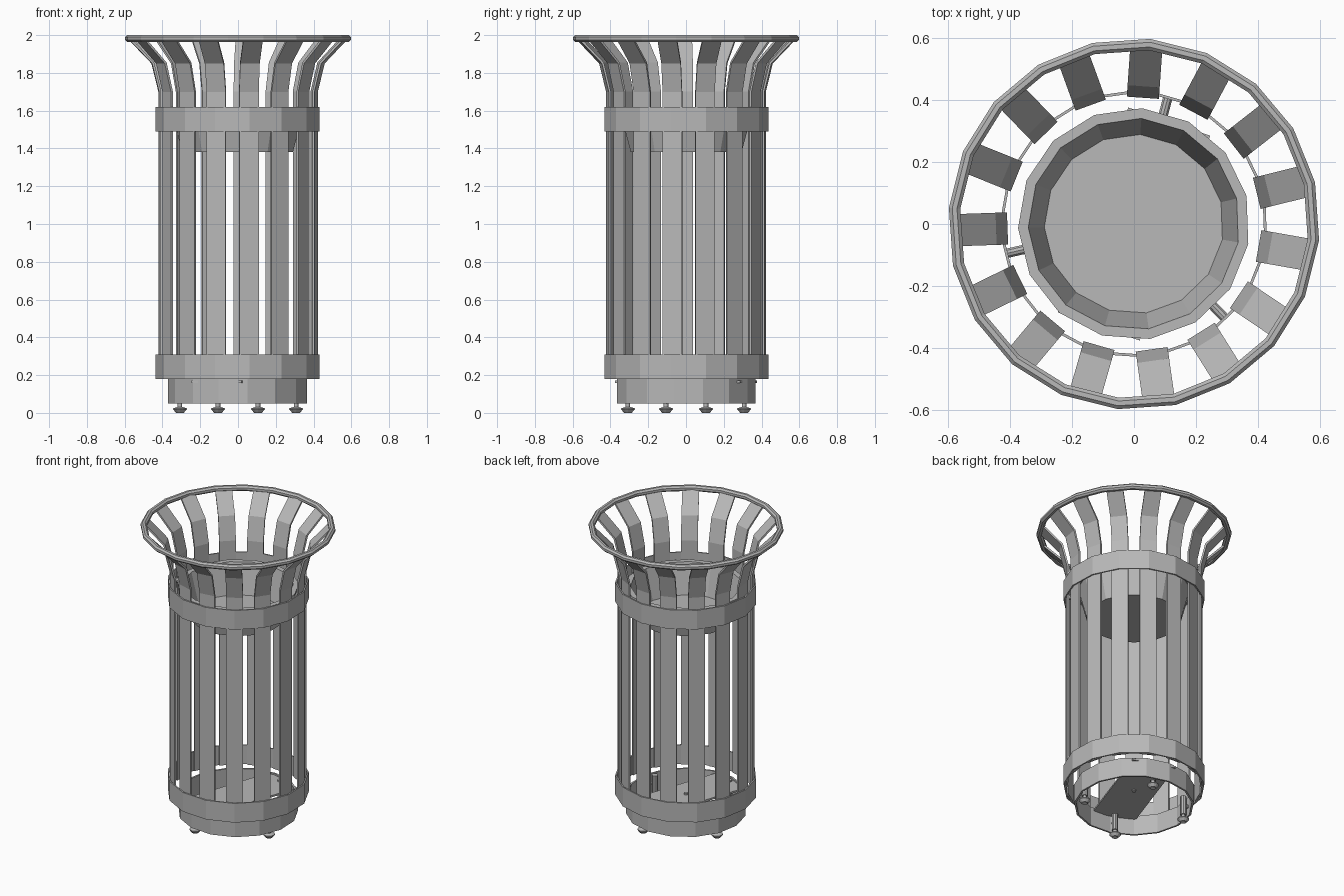
import bpy, bmesh
from math import radians, cos, sin, pi
from mathutils import Matrix, Vector

cube = bpy.data.objects.get("Cube")
if cube:
    bpy.data.objects.remove(cube)

# Painted metal
metal = bpy.data.materials.new("grey_metal")
metal.use_nodes = True
GREY = (0.48, 0.48, 0.48, 1)
metal.diffuse_color = GREY
metal.node_tree.nodes["Principled BSDF"].inputs["Base Color"].default_value = GREY

COUNT = 15
STEP = 360 / COUNT
PHASE = -178


def finish(name, bm):
    bmesh.ops.recalc_face_normals(bm, faces=bm.faces)
    mesh = bpy.data.meshes.new(name)
    bm.to_mesh(mesh)
    bm.free()
    mesh.materials.append(metal)
    obj = bpy.data.objects.new(name, mesh)
    bpy.context.collection.objects.link(obj)
    return obj


def lathe(name, profile, sides=COUNT, phase=PHASE, centre=(0, 0)):
    """Revolve a closed (radius, height) outline; radius 0 points become poles."""
    bm = bmesh.new()
    rings = []
    for i in range(sides):
        a = radians(phase) + 2 * pi * i / sides
        rings.append([bm.verts.new((centre[0] + r * cos(a), centre[1] + r * sin(a), z))
                      for r, z in profile])
    for i in range(sides):
        p, q = rings[i], rings[(i + 1) % sides]
        for j in range(len(profile)):
            k = (j + 1) % len(profile)
            if profile[j][0] or profile[k][0]:
                bm.faces.new((p[j], q[j], q[k], p[k]))
    bmesh.ops.remove_doubles(bm, verts=bm.verts, dist=1e-5)
    return finish(name, bm)


def hoop(name, outer, thick, z0, z1):
    inner = outer - thick
    return lathe(name, [(outer, z0), (outer, z1), (inner, z1), (inner, z0)])


def cylinder(name, start, end, radius, sides=10):
    a, b = Vector(start), Vector(end)
    bm = bmesh.new()
    bmesh.ops.create_cone(bm, cap_ends=True, segments=sides, radius1=radius,
                          radius2=radius, depth=(b - a).length)
    turn = (b - a).to_track_quat('Z', 'Y').to_matrix().to_4x4()
    bm.transform(Matrix.Translation((a + b) / 2) @ turn)
    return finish(name, bm)


def polar(r, degrees, z):
    return (r * cos(radians(degrees)), r * sin(radians(degrees)), z)


# Vertical slats that flare out at the top
path = [(0.42, 0.18), (0.42, 1.70), (0.457, 1.85), (0.577, 1.975)]
inner_path = [(0.567, 1.982), (0.446, 1.855), (0.409, 1.702), (0.409, 0.18)]
for i in range(COUNT):
    bm = bmesh.new()
    outline = [(r, z) for r, z in path + inner_path]
    sides = [[bm.verts.new((r, y, z)) for r, z in outline] for y in (-0.052, 0.052)]
    n = len(outline)
    for j in range(n):
        k = (j + 1) % n
        bm.faces.new((sides[0][j], sides[0][k], sides[1][k], sides[1][j]))
    for s in sides:
        for j in range(len(path) - 1):
            bm.faces.new((s[j], s[j + 1], s[n - 2 - j], s[n - 1 - j]))
    bm.transform(Matrix.Rotation(radians(PHASE + STEP * i), 4, 'Z'))
    finish(f"slat_{i + 1}", bm)

# Rounded top rim
rim = [(0.582 + 0.02 * cos(pi * (j + 0.5) / 4), 1.982 + 0.0195 * sin(pi * (j + 0.5) / 4))
       for j in range(8)]
lathe("top_rim", rim, sides=20, phase=-5)

# Bands around the slats and the recessed base ring
hoop("lower_band", 0.437, 0.009, 0.18, 0.31)
hoop("upper_band", 0.437, 0.009, 1.49, 1.62)
hoop("base_ring", 0.37, 0.012, 0.05, 0.18)

# Tapered liner tray with a flat lip
lathe("liner_tray", [(0, 1.38), (0.295, 1.38), (0.347, 1.575), (0.375, 1.575),
                     (0.375, 1.592), (0.342, 1.592), (0.29, 1.39), (0, 1.39)])

# Pins between the tray, the base and the bands
for i, angle in enumerate((75, -46, -167)):
    cylinder(f"tray_pin_{i + 1}", polar(0.345, angle, 1.555), polar(0.425, angle, 1.555), 0.016)

# Cross bar in the base, with a centre bolt
bm = bmesh.new()
bmesh.ops.create_cube(bm, size=1)
bm.transform(Matrix.Rotation(radians(71), 4, 'Z') @ Matrix.Translation((0, 0, 0.165))
             @ Matrix.Diagonal((0.70, 0.28, 0.012, 1)))
finish("base_bar", bm)
cylinder("centre_bolt", (0, 0, 0.15), (0, 0, 0.18), 0.014)

# Adjustable feet in sleeves on the base ring
for i in range(4):
    x, y, _ = polar(0.325, 71 + 90 * i, 0)
    lathe(f"foot_{i + 1}", [(0, 0.006), (0.02, 0), (0.036, 0.018), (0.036, 0.024),
                            (0.012, 0.032), (0.012, 0.05), (0, 0.05)],
          sides=12, centre=(x, y))
    cylinder(f"foot_sleeve_{i + 1}", (x, y, 0.05), (x, y, 0.18), 0.02)
    cylinder(f"foot_bracket_{i + 1}", (x, y, 0.115), polar(0.36, 71 + 90 * i, 0.115), 0.012)
